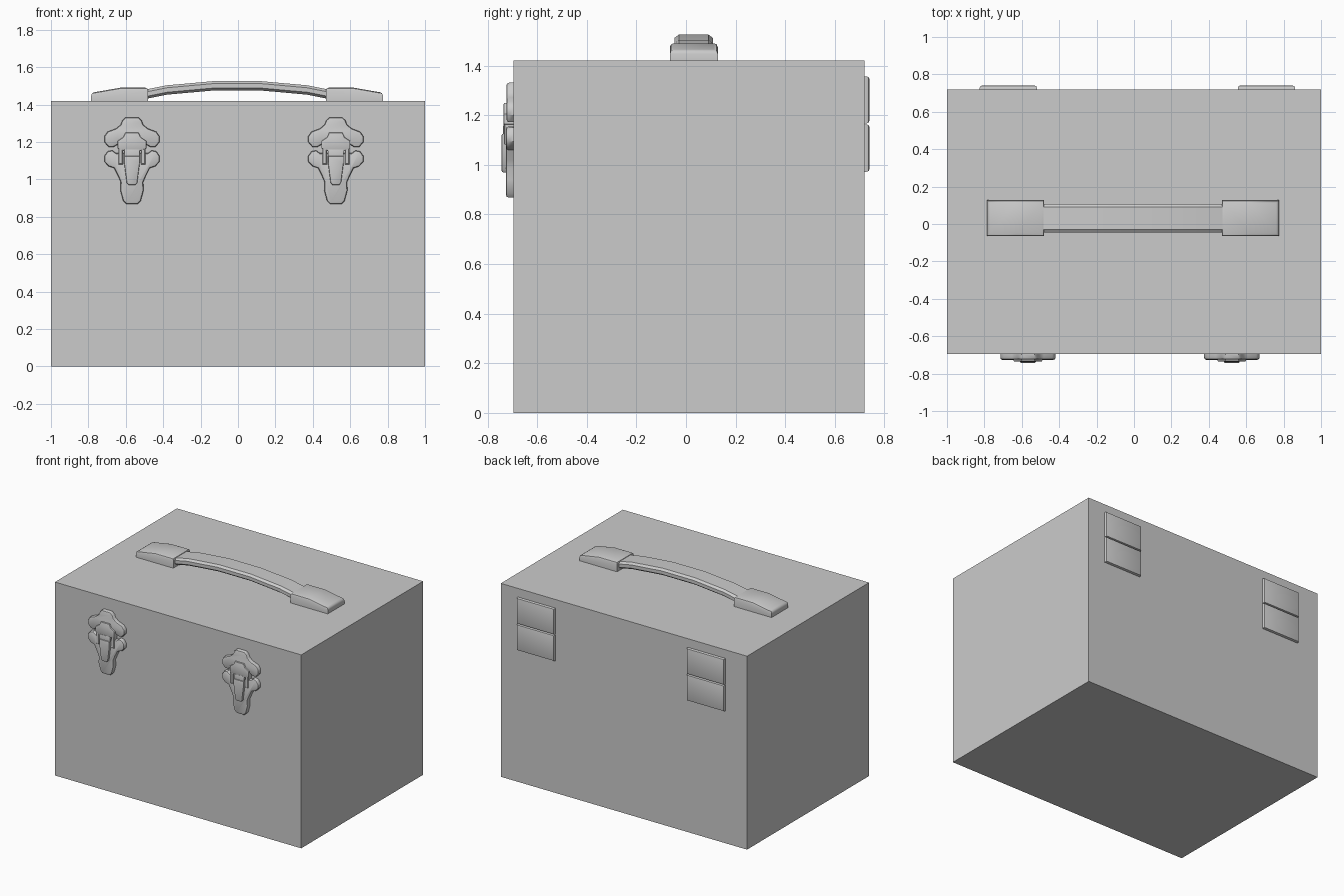
import bpy, bmesh, math
from mathutils import Vector

if "Cube" in bpy.data.objects:
    bpy.data.objects.remove(bpy.data.objects["Cube"])

FRONT, BACK, TOP = -0.695, 0.72, 1.42


def add_prism(name, pts, vec, bevel=0.0, segments=2, skip=None):
    """Extrude a planar 3D outline along vec; bevel its edges (skip = y or z plane left sharp)."""
    bm = bmesh.new()
    face = bm.faces.new([bm.verts.new(p) for p in pts])
    ext = bmesh.ops.extrude_face_region(bm, geom=[face])
    bmesh.ops.translate(bm, vec=vec, verts=[g for g in ext["geom"] if isinstance(g, bmesh.types.BMVert)])
    bmesh.ops.recalc_face_normals(bm, faces=bm.faces)
    if bevel:
        def sharp(e):
            if skip and any(abs(v.co[skip[0]] - skip[1]) < 1e-4 for v in e.verts):
                return False
            return e.calc_face_angle(0) > math.radians(50)
        bmesh.ops.bevel(bm, geom=[e for e in bm.edges if sharp(e)], offset=bevel,
                        segments=segments, profile=0.5, affect='EDGES', clamp_overlap=True)
    me = bpy.data.meshes.new(name)
    bm.to_mesh(me)
    bm.free()
    ob = bpy.data.objects.new(name, me)
    bpy.context.collection.objects.link(ob)
    return ob


def smooth(ob, angle=40):
    bpy.ops.object.select_all(action='DESELECT')
    bpy.context.view_layer.objects.active = ob
    ob.select_set(True)
    bpy.ops.object.shade_smooth_by_angle(angle=math.radians(angle))


def latch_part(name, cx, half, y_out, bevel, y_in=FRONT):
    """Symmetric plate from a right-hand half outline (x, z), raised towards -y."""
    outline = half + [(-x, z) for x, z in reversed(half) if x > 0]
    pts = [(cx + x, y_in, z) for x, z in outline]
    smooth(add_prism(name, pts, Vector((0, y_out - y_in, 0)), bevel, 2, (1, y_in)))


# Case body
add_prism("case_body", [(-1, FRONT, 0), (1, FRONT, 0), (1, BACK, 0), (-1, BACK, 0)], Vector((0, 0, TOP)))

# Handle end caps
HX = -0.005
for side, label in ((-1, "left"), (1, "right")):
    prof = [(0.475, TOP), (0.78, TOP), (0.78, 1.463), (0.625, 1.49), (0.475, 1.49)]
    pts = [(HX + side * x, -0.065, z) for x, z in prof]
    smooth(add_prism("handle_cap_" + label, pts, Vector((0, 0.193, 0)), 0.015, 2, (2, TOP)))

# Arched grip: chamfered section swept over a gentle arch
arch = [(0.60, 1.435), (0.49, 1.455), (0.375, 1.478), (0.13, 1.5)]
path = [(-x, z) for x, z in arch] + [(x, z) for x, z in reversed(arch)]
section = [(-0.077, -0.012), (-0.06, -0.025), (0.06, -0.025), (0.077, -0.012),
           (0.077, 0.012), (0.06, 0.025), (-0.06, 0.025), (-0.077, 0.012)]
bm = bmesh.new()
rings = [[bm.verts.new((HX + x, 0.031 + a, z + b)) for a, b in section] for x, z in path]
for r0, r1 in zip(rings, rings[1:]):
    for i in range(8):
        j = (i + 1) % 8
        bm.faces.new((r0[i], r0[j], r1[j], r1[i]))
bm.faces.new(rings[0])
bm.faces.new(rings[-1])
bmesh.ops.recalc_face_normals(bm, faces=bm.faces)
me = bpy.data.meshes.new("handle_grip")
bm.to_mesh(me)
bm.free()
grip = bpy.data.objects.new("handle_grip", me)
bpy.context.collection.objects.link(grip)
smooth(grip, 30)

# Front latches
upper = [(0.035, 1.331), (0.052, 1.315), (0.06, 1.293), (0.085, 1.272), (0.13, 1.255), (0.148, 1.23),
         (0.148, 1.2), (0.125, 1.173), (0.10, 1.172), (0.075, 1.187), (0.04, 1.187)]
lower = [(0.06, 1.14), (0.085, 1.14), (0.105, 1.155), (0.13, 1.15), (0.148, 1.125), (0.148, 1.095),
         (0.125, 1.07), (0.095, 1.06), (0.075, 1.02), (0.06, 0.985), (0.062, 0.94), (0.047, 0.885),
         (0.03, 0.868)]
hook = [(0.035, 1.25), (0.047, 1.225), (0.077, 1.205), (0.077, 1.165), (0.04, 1.15)]
lever = [(0.042, 1.125), (0.042, 1.09), (0.028, 0.982), (0.018, 0.97)]
lever_top = [(0.042, 1.16), (0.042, 1.10)]
for cx, label in ((-0.567, "left"), (0.523, "right")):
    latch_part("latch_upper_plate_" + label, cx, upper, -0.724, 0.011)
    latch_part("latch_lower_plate_" + label, cx, lower, -0.726, 0.011)
    latch_part("latch_hook_" + label, cx, hook, -0.735, 0.006)
    latch_part("latch_lever_" + label, cx, lever, -0.743, 0.006)
    latch_part("latch_lever_top_" + label, cx, lever_top, -0.737, 0.004)
    for s in (-1, 1):
        # Bail arms joining the hook to the lower plate
        x = cx + s * 0.06
        pts = [(x - 0.012, FRONT, 1.08), (x + 0.012, FRONT, 1.08),
               (x + 0.012, FRONT, 1.18), (x - 0.012, FRONT, 1.18)]
        smooth(add_prism("latch_bail_%s_%d" % (label, s), pts, Vector((0, -0.038, 0)), 0.004, 1, (1, FRONT)))

# Back hinges: two leaves each
for cx, label in ((-0.672, "left"), (0.708, "right")):
    for z0, z1, leaf in ((0.972, 1.163, "lower"), (1.167, 1.357, "upper")):
        pts = [(cx - 0.153, BACK, z0), (cx + 0.153, BACK, z0), (cx + 0.153, BACK, z1), (cx - 0.153, BACK, z1)]
        smooth(add_prism("hinge_%s_%s" % (leaf, label), pts, Vector((0, 0.02, 0)), 0.012, 2, (1, BACK)))
